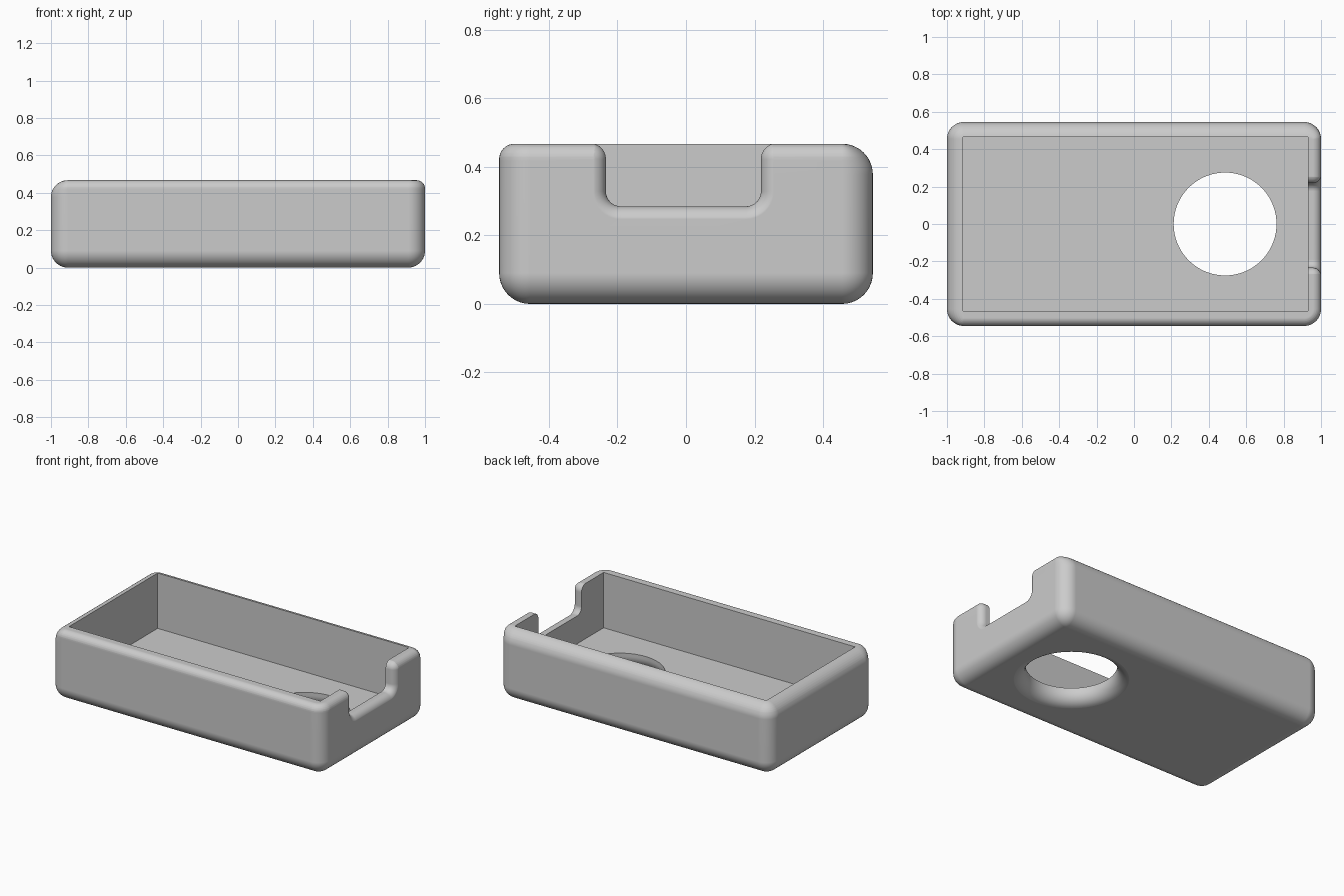
import bpy, bmesh, math

if "Cube" in bpy.data.objects:
    bpy.data.objects.remove(bpy.data.objects["Cube"], do_unlink=True)

LX, LY, H = 1.0, 0.545, 0.467       # half length, half width, height
R, R_SMALL = 0.09, 0.045            # large and small edge radii
FLOOR = 0.10
N = 10                              # segments per quarter round

grey = bpy.data.materials.new("plain_grey")
grey.use_nodes = True
grey.diffuse_color = (0.6, 0.6, 0.6, 1)
grey.node_tree.nodes["Principled BSDF"].inputs["Base Color"].default_value = (0.6, 0.6, 0.6, 1)


def quarter(i):
    return math.pi / 2 * i / N


def loft(name, rings):
    """Closed solid skinned through rings with equal point counts."""
    bm = bmesh.new()
    loops = [[bm.verts.new(p) for p in ring] for ring in rings]
    for a, b in zip(loops, loops[1:]):
        for i in range(len(a)):
            j = (i + 1) % len(a)
            bm.faces.new((a[i], a[j], b[j], b[i]))
    bm.faces.new(loops[0])
    bm.faces.new(loops[-1])
    bmesh.ops.remove_doubles(bm, verts=bm.verts[:], dist=0.0001)
    bmesh.ops.recalc_face_normals(bm, faces=bm.faces[:])
    mesh = bpy.data.meshes.new(name)
    bm.to_mesh(mesh)
    bm.free()
    obj = bpy.data.objects.new(name, mesh)
    bpy.context.collection.objects.link(obj)
    mesh.materials.append(grey)
    return obj


def inset(z, radius_top):
    """How far a side is pulled in at height z by its edge rounds."""
    if z < R:
        return R - math.sqrt(max(0, R * R - (R - z) ** 2))
    t = max(0, z - (H - radius_top))
    return radius_top - math.sqrt(max(0, radius_top ** 2 - t * t))


def body_ring(z):
    big, small = R - inset(z, R), R - inset(z, R_SMALL)
    # right-back, left-back, left-front, right-front corners
    corners = [(1, 1, small, big), (-1, 1, big, big), (-1, -1, big, small), (1, -1, small, small)]
    pts = []
    for k, (sx, sy, rx, ry) in enumerate(corners):
        for i in range(N + 1):
            a = quarter(i) + k * math.pi / 2
            pts.append((sx * (LX - R) + rx * math.cos(a), sy * (LY - R) + ry * math.sin(a), z))
    return pts


# Rounded outer block
levels = [R - R * math.cos(quarter(i)) for i in range(N + 1)]
levels += [H - r + r * math.sin(quarter(i)) for r in (R, R_SMALL) for i in range(N + 1)]
body = loft("tray_body", [body_ring(z) for z in sorted({round(z, 5) for z in levels})])

# Cavity cutter
x0, x1, yi = -0.915, 0.93, 0.465
cavity = loft("cavity_cutter", [[(x0, -yi, z), (x1, -yi, z), (x1, yi, z), (x0, yi, z)]
                                for z in (FLOOR, 0.7)])

# Floor hole cutter, flared at the underside
HOLE_X, HOLE_R, FLARE = 0.487, 0.275, 0.08
profile = [(HOLE_R + FLARE, -0.05)]
profile += [(HOLE_R + FLARE * (1 - math.sin(quarter(i))), FLARE * (1 - math.cos(quarter(i))) - 0.0007)
            for i in range(N + 1)]
profile.append((HOLE_R, 0.25))
hole = loft("hole_cutter", [[(HOLE_X + r * math.cos(t * math.pi / 36), r * math.sin(t * math.pi / 36), z)
                             for t in range(72)] for r, z in profile])

# End notch cutter, flared where it meets the outer face
Y_LOW, Y_HIGH, Z_NOTCH = -0.235, 0.22, 0.283


def notch_ring(x, off):
    r, half, mid = R_SMALL, (Y_HIGH - Y_LOW) / 2, (Y_HIGH + Y_LOW) / 2
    side = [(half + r, 0.65)]
    for i in range(N + 1):          # convex shoulder
        a = math.pi / 2 - quarter(i)
        side.append((half + r - (r - off) * math.cos(a), H - r + (r - off) * math.sin(a)))
    for i in range(N + 1):          # concave bottom corner
        a = quarter(i)
        side.append((half - r + (r + off) * math.cos(a), Z_NOTCH + r - (r + off) * math.sin(a)))
    return [(x, mid + y, z) for y, z in side] + [(x, mid - y, z) for y, z in reversed(side)]


EPS = 0.0015
rings = [notch_ring(0.7, -EPS)]
for i in range(N + 1):
    rings.append(notch_ring(LX - R_SMALL + R_SMALL * math.sin(quarter(i)) + 0.0007,
                            R_SMALL * (1 - math.cos(quarter(i))) - EPS))
rings.append(notch_ring(1.1, R_SMALL - EPS))
notch = loft("notch_cutter", rings)

# Cut the block, then drop the cutters
bpy.ops.object.select_all(action='DESELECT')
bpy.context.view_layer.objects.active = body
body.select_set(True)
for cutter in (cavity, hole, notch):
    cutter.hide_render = True
    mod = body.modifiers.new(cutter.name, 'BOOLEAN')
    mod.operation, mod.solver, mod.object = 'DIFFERENCE', 'EXACT', cutter
    bpy.ops.object.modifier_apply(modifier=mod.name)
    bpy.data.objects.remove(cutter, do_unlink=True)

# Smooth rounds, crisp inner edges
bpy.ops.object.shade_smooth_by_angle(angle=math.radians(30))
weighted = body.modifiers.new("even_shading", 'WEIGHTED_NORMAL')
weighted.keep_sharp = True
